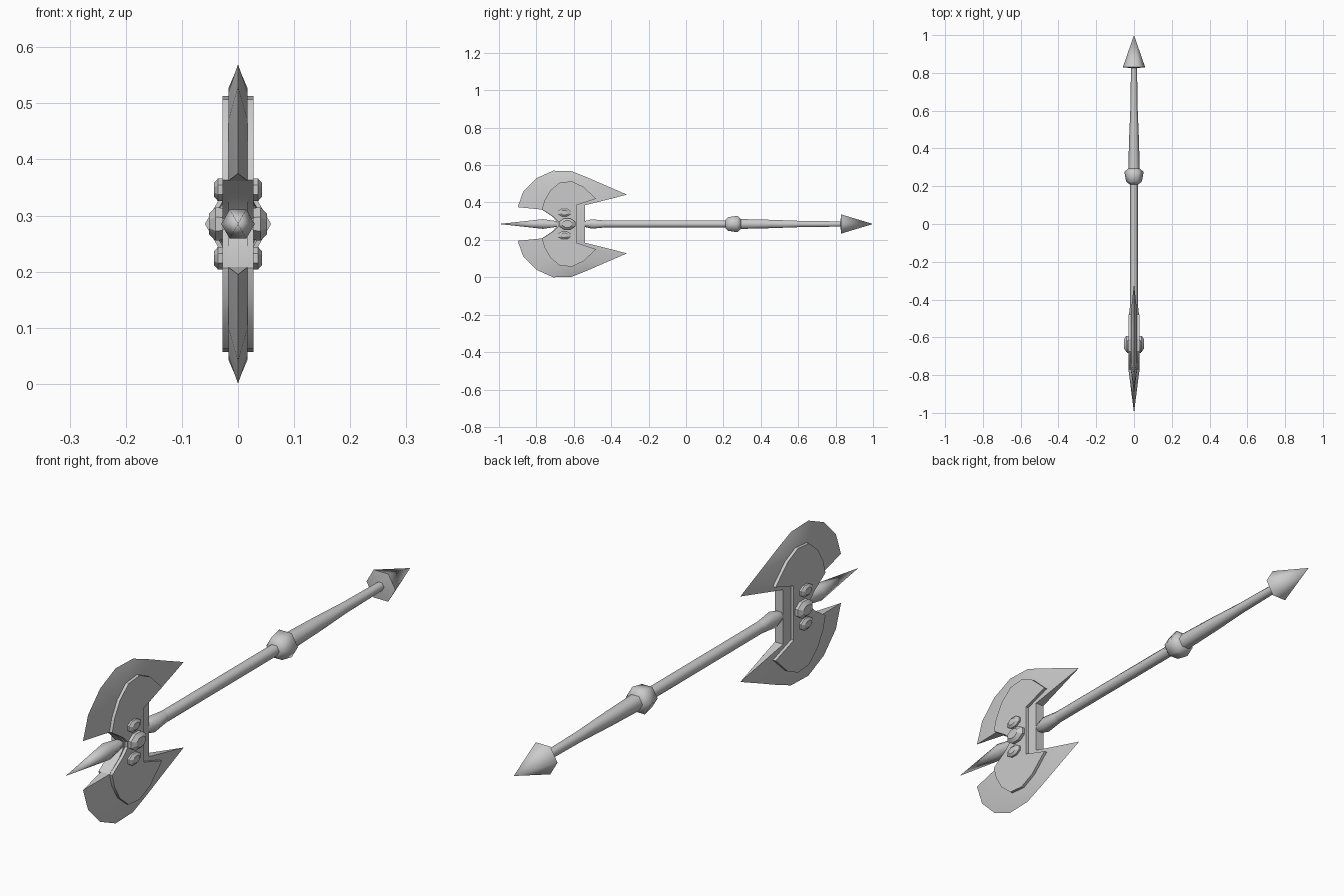
import bpy, bmesh
from math import cos, sin, pi, radians

if "Cube" in bpy.data.objects:
    bpy.data.objects.remove(bpy.data.objects["Cube"])

ZC = 0.285  # height of the shaft axis


def finish(name, bm, angle):
    """Write the mesh, smooth below the given angle and sharp above it."""
    bmesh.ops.remove_doubles(bm, verts=bm.verts, dist=1e-5)
    bmesh.ops.recalc_face_normals(bm, faces=bm.faces)
    for f in bm.faces:
        f.smooth = True
    for e in bm.edges:
        e.smooth = len(e.link_faces) == 2 and e.calc_face_angle(0) < radians(angle)
    me = bpy.data.meshes.new(name)
    bm.to_mesh(me)
    bm.free()
    ob = bpy.data.objects.new(name, me)
    bpy.context.collection.objects.link(ob)
    return ob


def lathe(name, profile, sides=6):
    """Turn (y, radius) pairs around the shaft axis."""
    bm = bmesh.new()
    rings = [[bm.verts.new((r * cos(2 * pi * i / sides), y, ZC + r * sin(2 * pi * i / sides)))
              for i in range(sides)] for y, r in profile]
    for a, b in zip(rings, rings[1:]):
        for i in range(sides):
            j = (i + 1) % sides
            bm.faces.new((a[i], a[j], b[j], b[i]))
    bm.faces.new(rings[0])
    bm.faces.new(rings[-1])
    bmesh.ops.dissolve_degenerate(bm, dist=1e-6, edges=bm.edges)
    return finish(name, bm, 65)


def stud(name, side, y, z, ry, rz, x_out):
    """Domed oval stud on one face of the head."""
    bm = bmesh.new()
    rings = []
    for x, s in ((0.02, 0.95), (0.028 + (x_out - 0.028) * 0.5, 1.0), (x_out, 0.6)):
        rings.append([bm.verts.new((side * x, y + ry * s * cos(pi * (i + .5) / 4),
                                    z + rz * s * sin(pi * (i + .5) / 4))) for i in range(8)])
    for a, b in zip(rings, rings[1:]):
        for i in range(8):
            j = (i + 1) % 8
            bm.faces.new((a[i], a[j], b[j], b[i]))
    bm.faces.new(rings[0])
    bm.faces.new(rings[-1])
    return finish(name, bm, 30)


def mirrored(points):
    """Close an upper half outline with its reflection below the axis."""
    return points + [(y, 2 * ZC - z) for y, z in reversed(points)]


# Double blade: flat body bounded by a ridge, bevelled out to a thin cutting rim
ridge = [(-.77, .362), (-.76, .41), (-.73, .47), (-.68, .52), (-.61, .527),
         (-.55, .495), (-.47, .43), (-.54, .385)]
rim = [(-.90, .375), (-.87, .46), (-.80, .53), (-.71, .57), (-.61, .567),
       (-.53, .535), (-.42, .487), (-.315, .442)]
front = [(-.69, .297), (-.715, .325)]
T = 0.017
bm = bmesh.new()
outline = mirrored(front + ridge)
caps = [[bm.verts.new((s * T, y, z)) for y, z in outline] for s in (1, -1)]
for cap in caps:
    bm.faces.new(cap)
n, nf, nr = len(outline), len(front), len(ridge)
tops = list(range(nf, nf + nr))
bottoms = [n - 1 - i for i in tops]
for ids, flip in ((tops, False), (bottoms, True)):
    edge = [bm.verts.new((0, y, 2 * ZC - z if flip else z)) for y, z in rim]
    for cap in caps:
        for k in range(nr - 1):
            bm.faces.new((cap[ids[k]], cap[ids[k + 1]], edge[k + 1], edge[k]))
    for k in (0, -1):
        bm.faces.new((caps[0][ids[k]], edge[k], caps[1][ids[k]]))
for i in range(n):
    j = (i + 1) % n
    if not ((i in tops and j in tops) or (i in bottoms and j in bottoms)):
        bm.faces.new((caps[0][i], caps[0][j], caps[1][j], caps[1][i]))
finish("double_blade", bm, 25)

# Raised plate covering both faces of the blade
plate = mirrored([(-.68, .295), (-.705, .32), (-.77, .363), (-.757, .41), (-.725, .465),
                  (-.675, .507), (-.61, .513), (-.55, .485), (-.48, .42), (-.585, .385)])
bm = bmesh.new()
a, b = ([bm.verts.new((s * 0.028, y, z)) for y, z in plate] for s in (1, -1))
bm.faces.new(a)
bm.faces.new(b)
for i in range(len(plate)):
    j = (i + 1) % len(plate)
    bm.faces.new((a[i], a[j], b[j], b[i]))
finish("head_plate", bm, 25)

# Studs on both faces
for side, tag in ((1, "right"), (-1, "left")):
    stud(f"centre_stud_{tag}", side, -.635, ZC, .047, .032, .052)
    for z, pos in ((.346, "upper"), (.224, "lower")):
        stud(f"{pos}_stud_{tag}", side, -.65, z, .036, .022, .043)

# Turned parts along the shaft
lathe("front_spike", [(-1, 0), (-.765, .03), (-.66, .012)])
lathe("shaft_socket", [(-.55, .016), (-.505, .029), (-.43, .021)])
lathe("shaft", [(-.52, .021), (.25, .021)])
lathe("grip_ring", [(.21, .024), (.225, .042), (.275, .051), (.295, .030)])
lathe("grip", [(.27, .031), (.45, .026), (.62, .019), (.84, .016)])
lathe("end_spike", [(.825, .014), (.83, .059), (1, 0)])
